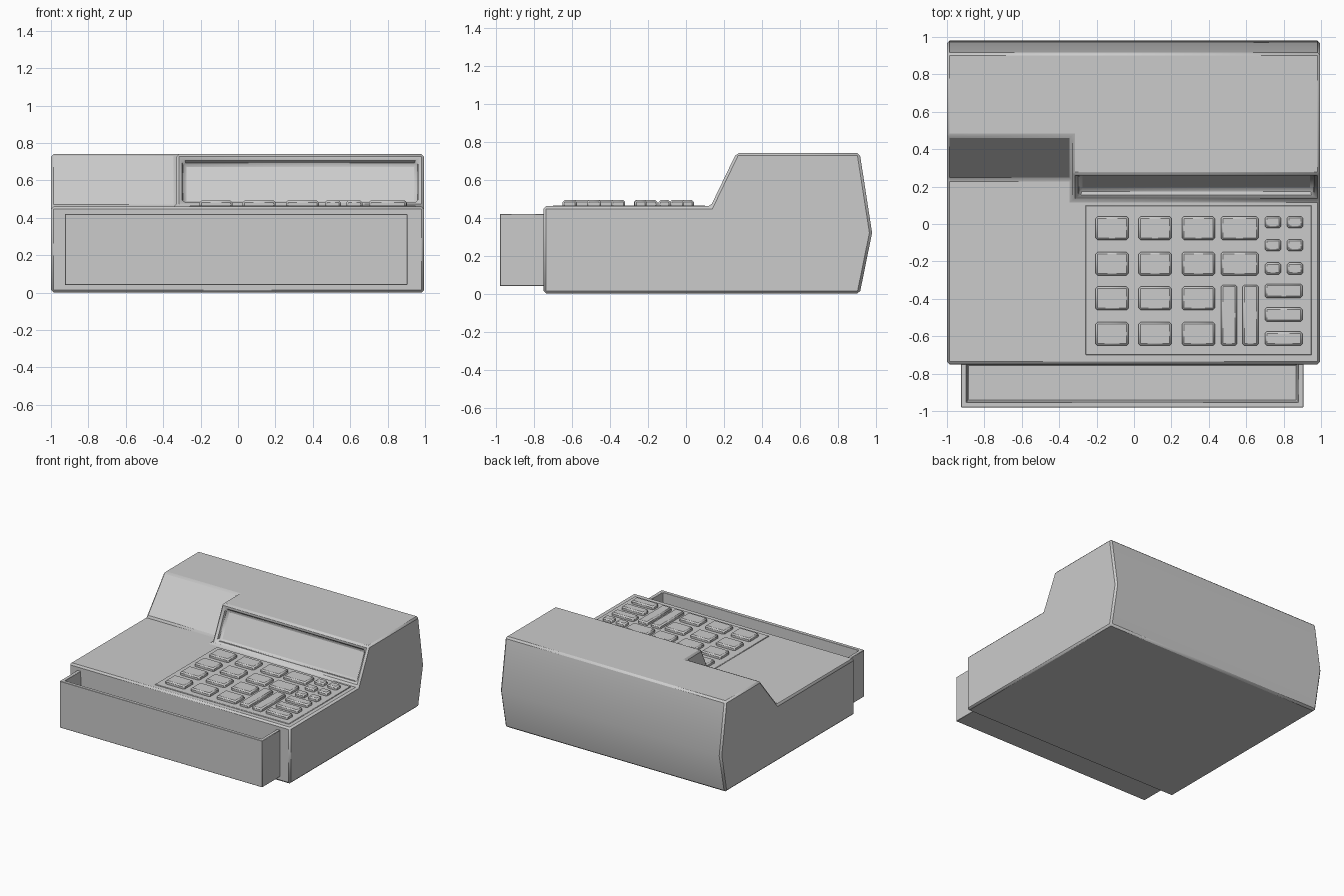
import bpy, bmesh

if "Cube" in bpy.data.objects:
    bpy.data.objects.remove(bpy.data.objects["Cube"])


def finish(name, bm, bevel):
    bmesh.ops.recalc_face_normals(bm, faces=bm.faces)
    me = bpy.data.meshes.new(name)
    bm.to_mesh(me)
    bm.free()
    ob = bpy.data.objects.new(name, me)
    bpy.context.collection.objects.link(ob)
    if bevel:
        m = ob.modifiers.new("Bevel", 'BEVEL')
        m.width = bevel
        m.segments = 1
        m.limit_method = 'ANGLE'
        m.angle_limit = 0.6
    bpy.ops.object.select_all(action='DESELECT')
    ob.select_set(True)
    bpy.context.view_layer.objects.active = ob
    bpy.ops.object.shade_smooth_by_angle()
    return ob


def cube_bm(x0, x1, y0, y1, z0, z1):
    bm = bmesh.new()
    bmesh.ops.create_cube(bm, size=1)
    for v in bm.verts:
        v.co.x = x0 + (v.co.x + 0.5) * (x1 - x0)
        v.co.y = y0 + (v.co.y + 0.5) * (y1 - y0)
        v.co.z = z0 + (v.co.z + 0.5) * (z1 - z0)
    return bm


# Housing: left and right side profiles joined by a step in the console
L, R, S, TOP, DECK = -1.0, 0.995, -0.33, 0.74, 0.46
front = [(-0.75, 0), (-0.75, DECK)]
rear = [(0.915, TOP), (0.98, 0.32), (0.915, 0)]
left_slope = [(0.24, DECK), (0.47, TOP)]
right_slope = [(0.13, DECK), (0.265, TOP)]

bm = bmesh.new()
row = lambda x, pts: [bm.verts.new((x, y, z)) for y, z in pts]
lf = row(L, front + left_slope + rear)
rt = row(R, front + right_slope + rear)
sl = row(S, left_slope)
sr = row(S, right_slope)
bm.faces.new(lf)
bm.faces.new(rt)
for i, j in ((0, 1), (4, 5), (5, 6), (6, 0)):
    bm.faces.new((lf[i], lf[j], rt[j], rt[i]))
bm.faces.new((lf[1], rt[1], rt[2], sr[0], sl[0], lf[2]))
bm.faces.new((lf[3], sl[1], sr[1], rt[3], rt[4], lf[4]))
bm.faces.new((lf[2], sl[0], sl[1], lf[3]))
bm.faces.new((sl[0], sr[0], sr[1], sl[1]))
screen = bm.faces.new((sr[0], rt[2], rt[3], sr[1]))
bmesh.ops.recalc_face_normals(bm, faces=bm.faces)
# Recessed display window
bmesh.ops.inset_individual(bm, faces=[screen], thickness=0.04)
bmesh.ops.inset_individual(bm, faces=[screen], thickness=0.016, depth=-0.045)
finish("register_housing", bm, 0.014)

# Open cash drawer
bm = cube_bm(-0.925, 0.905, -0.98, -0.74, 0.04, 0.42)
top = max(bm.faces, key=lambda f: f.calc_center_median().z)
bmesh.ops.inset_individual(bm, faces=[top], thickness=0.04)
for v in top.verts:
    if v.co.y > -0.86:
        v.co.y = -0.745
bmesh.ops.inset_individual(bm, faces=[top], thickness=0.012, depth=-0.31)
finish("cash_drawer", bm, 0.014)

# Keypad plate
finish("keypad_plate", cube_bm(-0.26, 0.95, -0.70, 0.10, 0.44, 0.465), 0.003)

# Keys as (x0, x1, y0, y1)
rows = [-0.085, -0.275, -0.46, -0.65]
keys = [(x, x + 0.175, y, y + 0.125) for y in rows for x in (-0.205, 0.025, 0.257)]
keys += [(0.465, 0.665, y, y + 0.125) for y in rows[:2]]
keys += [(x, x + 0.085, -0.65, -0.325) for x in (0.465, 0.58)]
keys += [(x, x + 0.085, y, y + 0.063)
         for y in (-0.022, -0.145, -0.27) for x in (0.70, 0.818)]
keys += [(0.70, 0.90, y, y + 0.075) for y in (-0.395, -0.522, -0.65)]
for i, (x0, x1, y0, y1) in enumerate(keys):
    finish(f"key_{i + 1}", cube_bm(x0, x1, y0, y1, 0.45, 0.492), 0.01)
